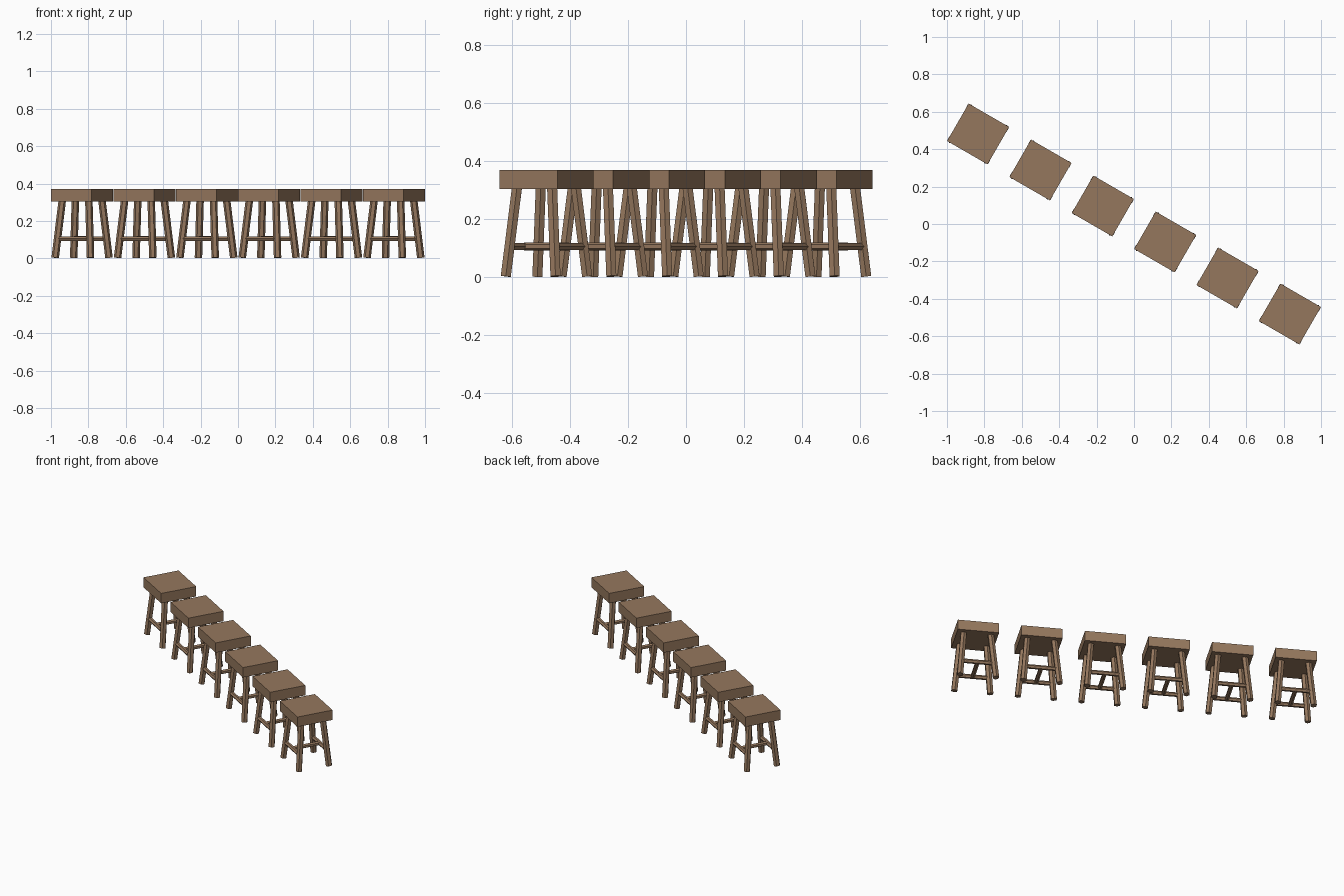
import bpy, bmesh
from math import radians
from mathutils import Vector, Matrix

if "Cube" in bpy.data.objects:
    bpy.data.objects.remove(bpy.data.objects["Cube"])

wood = bpy.data.materials.new("wood")
wood.diffuse_color = (0.30, 0.185, 0.11, 1)
wood.use_nodes = True
wood.node_tree.nodes["Principled BSDF"].inputs["Base Color"].default_value = wood.diffuse_color


def add_rod(bm, p, q, radius, sides=6):
    """Six-sided rod from p to q."""
    p, q = Vector(p), Vector(q)
    d = q - p
    turn = Vector((0, 0, 1)).rotation_difference(d).to_matrix().to_4x4()
    bmesh.ops.create_cone(bm, cap_ends=True, segments=sides, radius1=radius,
                          radius2=radius, depth=d.length,
                          matrix=Matrix.Translation((p + q) / 2) @ turn)


def make_part(name, bm, place):
    mesh = bpy.data.meshes.new(name)
    bm.to_mesh(mesh)
    bm.free()
    mesh.materials.append(wood)
    ob = bpy.data.objects.new(name, mesh)
    ob.matrix_world = place
    bpy.context.collection.objects.link(ob)


FOOT = Vector((0.109, 0.099, 0.0035))
TOP = Vector((0.082, 0.070, 0.31))
BAR_Z = 0.106
joint = FOOT.lerp(TOP, (BAR_Z - FOOT.z) / (TOP.z - FOOT.z))
turn = Matrix.Rotation(radians(-30), 4, 'Z')

for i in range(6):
    place = turn @ Matrix.Translation(((i - 2.5) * 0.385, 0, 0))
    n = i + 1

    # thick slab seat
    bm = bmesh.new()
    bmesh.ops.create_cube(bm, size=1, matrix=Matrix.Translation((0, 0, 0.3375))
                          @ Matrix.Diagonal((0.25, 0.231, 0.065, 1)))
    make_part(f"seat_{n}", bm, place)

    # four splayed legs
    for sx, side in ((-1, "left"), (1, "right")):
        for sy, end in ((-1, "front"), (1, "back")):
            s = Vector((sx, sy, 1))
            bm = bmesh.new()
            add_rod(bm, FOOT * s, TOP * s, 0.02)
            make_part(f"{end}_{side}_leg_{n}", bm, place)

    # H-shaped stretchers
    for sy, end in ((-1, "front"), (1, "back")):
        bm = bmesh.new()
        add_rod(bm, (-joint.x, sy * joint.y, BAR_Z), (joint.x, sy * joint.y, BAR_Z), 0.0135)
        make_part(f"{end}_stretcher_{n}", bm, place)
    bm = bmesh.new()
    add_rod(bm, (0, -joint.y, BAR_Z), (0, joint.y, BAR_Z), 0.0135)
    make_part(f"middle_stretcher_{n}", bm, place)
